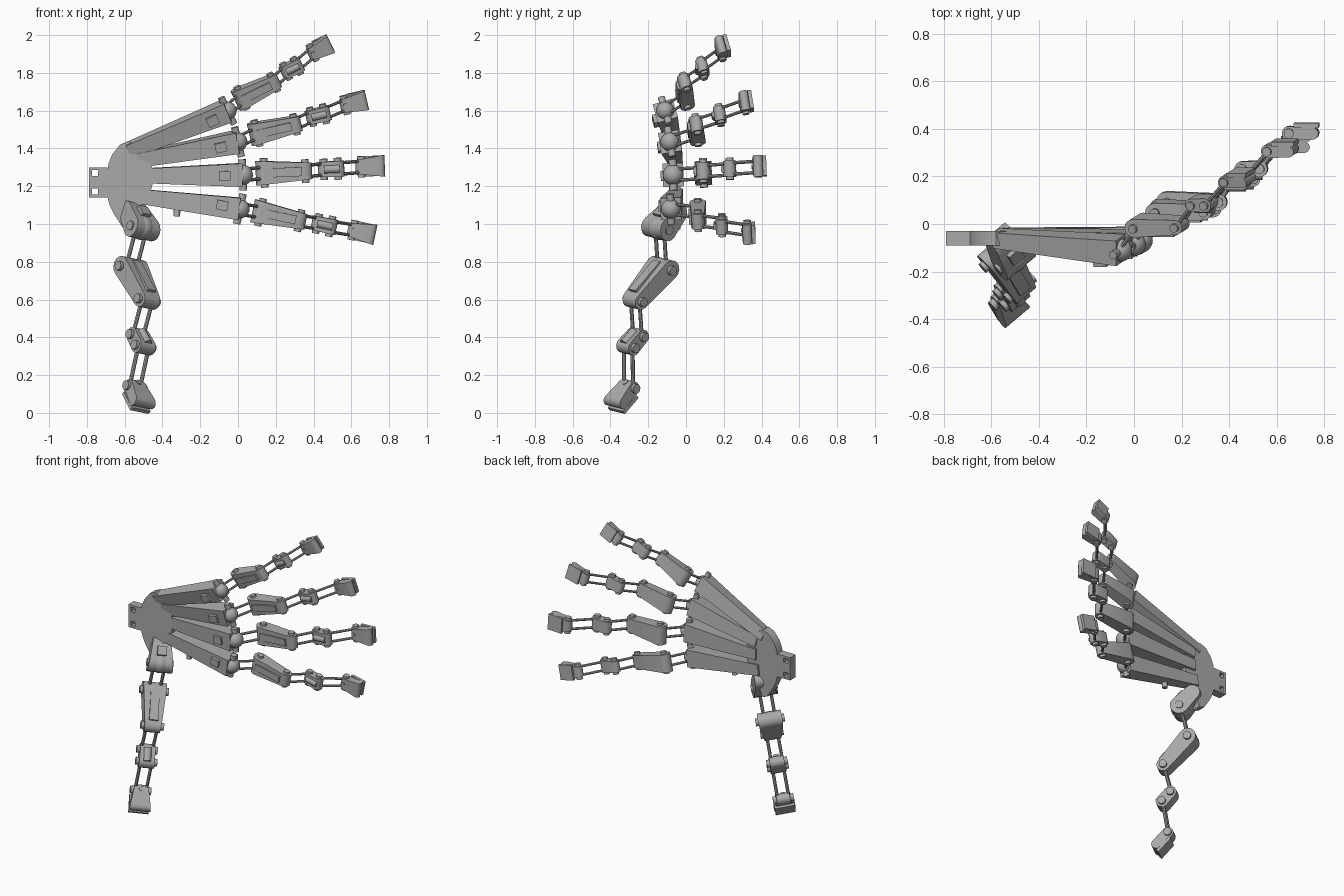
import bpy, bmesh, math
from mathutils import Vector, Matrix

cube = bpy.data.objects.get("Cube")
if cube:
    bpy.data.objects.remove(cube, do_unlink=True)

GREY = (0.4, 0.4, 0.4, 1)
metal = bpy.data.materials.new("grey metal")
metal.use_nodes = True
metal.diffuse_color = GREY
metal.node_tree.nodes["Principled BSDF"].inputs["Base Color"].default_value = GREY


def finish(bm, name, smooth=True):
    bmesh.ops.recalc_face_normals(bm, faces=bm.faces)
    mesh = bpy.data.meshes.new(name)
    bm.to_mesh(mesh)
    bm.free()
    mesh.materials.append(metal)
    ob = bpy.data.objects.new(name, mesh)
    bpy.context.collection.objects.link(ob)
    if smooth:
        bpy.ops.object.select_all(action='DESELECT')
        ob.select_set(True)
        bpy.context.view_layer.objects.active = ob
        bpy.ops.object.shade_smooth_by_angle(angle=math.radians(35))


def prism(name, frame, outline, half_width):
    """Outline in the length/thickness plane, given a width that may vary."""
    bm = bmesh.new()
    rings = [[bm.verts.new(frame @ Vector((u, side * half_width(u), n))) for u, n in outline]
             for side in (-1, 1)]
    for ring in rings:
        bm.faces.new(ring)
    for i in range(len(outline)):
        j = (i + 1) % len(outline)
        bm.faces.new((rings[0][i], rings[0][j], rings[1][j], rings[1][i]))
    finish(bm, name)


def link(name, frame, u0, u1, n, r0, r1, w0, w1):
    """Rounded bar between two hinges, tapering in width and thickness."""
    outline = []
    for u, r, start in ((u0, r0, 90), (u1, r1, -90)):
        for k in range(9):
            a = math.radians(start + k * 22.5)
            outline.append((u + r * math.cos(a), n + r * math.sin(a)))
    prism(name, frame, outline, lambda u: w0 + (w1 - w0) * (u - u0) / (u1 - u0))


def block(name, frame, u0, u1, w, n0, n1):
    prism(name, frame, [(u0, n0), (u1, n0), (u1, n1), (u0, n1)], lambda u: w)


def rod(name, frame, a, b, r, segments=14):
    a, b = frame @ Vector(a), frame @ Vector(b)
    bm = bmesh.new()
    turn = (b - a).to_track_quat('Z', 'Y').to_matrix().to_4x4()
    bmesh.ops.create_cone(bm, cap_ends=True, segments=segments, radius1=r, radius2=r,
                          depth=(b - a).length, matrix=Matrix.Translation((a + b) / 2) @ turn)
    finish(bm, name)


def ball(name, centre, r):
    bm = bmesh.new()
    bmesh.ops.create_uvsphere(bm, u_segments=24, v_segments=14, radius=r,
                              matrix=Matrix.Translation(centre))
    finish(bm, name)


def beam(name, a, b, side, size_a, size_b):
    """Straight bar with a rectangular section that grows along its length."""
    a, b = Vector(a), Vector(b)
    axis = (b - a).normalized()
    side = (side - axis * side.dot(axis)).normalized()
    thick = axis.cross(side)
    bm = bmesh.new()
    rings = [[bm.verts.new(p + side * w * i + thick * t * j)
              for i, j in ((-1, -1), (1, -1), (1, 1), (-1, 1))]
             for p, (w, t) in ((a, size_a), (b, size_b))]
    for ring in rings:
        bm.faces.new(ring)
    for i in range(4):
        j = (i + 1) % 4
        bm.faces.new((rings[0][i], rings[0][j], rings[1][j], rings[1][i]))
    finish(bm, name, False)


def make_frame(origin, u, n):
    u = Vector(u).normalized()
    n = Vector(n)
    n = (n - u * n.dot(u)).normalized()
    w = n.cross(u)
    m = Matrix((u, w, n)).transposed().to_4x4()
    m.translation = Vector(origin)
    return m


def digit(name, frame, su, sn, s):
    """Knuckle ball, three hinged links, their pins and connecting rods."""
    ball(name + "_knuckle_ball", frame.translation, 0.054 * s)
    pieces = (("lower_link", .115, .335, .16, .045, .036, .062, .046),
              ("middle_link", .435, .51, .30, .032, .034, .040, .042),
              ("tip_link", .635, .735, .45, .030, .026, .040, .054))
    last = (0, 0, .066)
    for part, u0, u1, n, r0, r1, w0, w1 in pieces:
        label = name + "_" + part
        u0, u1, n = u0 * su, u1 * su, n * sn
        r0, r1, w0, w1 = r0 * s, r1 * s, w0 * s, w1 * s
        link(label, frame, u0, u1, n, r0, r1, w0, w1)
        # hinge pins
        pins = [last, (u0, n, w0)]
        for u, h, w in pins:
            reach = w + .016 * s
            rod(label + "_pin", frame, (u, -reach, h), (u, reach, h), .021 * s)
        # twin connecting rods
        for w in (-.03 * s, .03 * s):
            rod(label + "_rod", frame, (last[0], w, last[1]), (u0, w, n), .009 * s, 8)
        last = (u1, n, w1)
        # palm side pads
        if part == "lower_link":
            block(label + "_pad", frame, u0, u1 - .02, .024 * s, n - r0 - .006, n)
        elif part == "middle_link":
            rod(label + "_pad", frame, (u0, 0, n - r0 * .8), (u1 + .01, 0, n - r0 * .8), .022 * s)
        else:
            rod(label + "_screw", frame, (u0, 0, n - r0 - .004), (u0, 0, n), .013 * s)
            # fingertip plate
            block(name + "_tip_plate", frame, u0 + .02, u1 + r1, .054 * s, n + r1 - .002, n + r1 + .018)


# Fingers: name, palm end of the beam, knuckle, pitch, tilt, scales
fingers = (("index_finger", (-.58, -.06, 1.39), (-.055, -.11, 1.60), 26, 15, .85, .68, .88),
           ("middle_finger", (-.53, -.055, 1.34), (.0, -.085, 1.435), 13, 9, .94, .89, .92),
           ("ring_finger", (-.53, -.05, 1.255), (.025, -.068, 1.26), 2.5, 2, .99, 1, 1),
           ("little_finger", (-.55, -.05, 1.15), (.01, -.08, 1.08), -12, 2, .96, .9, .95))
for name, root, knuckle, pitch, tilt, su, sn, s in fingers:
    p, t = math.radians(pitch), math.radians(tilt)
    u = Vector((math.cos(p), 0, math.sin(p)))
    up = Vector((-math.sin(p), 0, math.cos(p)))
    n = Vector((0, 1, 0)) * math.cos(t) + up * math.sin(t)
    frame = make_frame(knuckle, u, n)
    side = n.cross(u)
    beam(name + "_palm_beam", root, knuckle, side, (.037, .034), (.062 * s, .055))
    digit(name, frame, su, sn, s)
    block(name + "_knuckle_pad", frame, -.125, -.065, .025, -.066, 0)

# Thumb: the same linkage turned down and forward
thumb = make_frame((-.51, -.14, .98), (.36, -.6, -.71), (-.54, .47, -.69))
digit("thumb", thumb, 1.08, 1.15, 1.2)
link("thumb_base_block", thumb, -.12, 0, 0, .05, .06, .06, .075)
block("thumb_base_pad", thumb, -.09, -.03, .03, -.075, 0)

# Palm plate and wrist tab with two square holes
FLAT = Matrix(((1, 0, 0, 0), (0, 1, 0, -.06), (0, 0, 1, 0), (0, 0, 0, 1)))
palm = [(-.48, 1.39), (-.58, 1.44), (-.625, 1.42), (-.665, 1.37), (-.685, 1.32), (-.695, 1.26),
        (-.695, 1.16), (-.68, 1.10), (-.655, 1.05), (-.61, .98), (-.57, .97), (-.53, 1.08),
        (-.47, 1.15), (-.44, 1.25)]
prism("palm_plate", FLAT, palm, lambda u: .03)
for u0, u1 in ((-.79, -.772), (-.740, -.69)):
    block("wrist_tab_side", FLAT, u0, u1, .03, 1.14, 1.30)
for z0, z1 in ((1.14, 1.155), (1.187, 1.253), (1.285, 1.30)):
    block("wrist_tab_bar", FLAT, -.772, -.740, .03, z0, z1)
rod("little_finger_beam_stud", Matrix.Identity(4), (-.32, -.08, 1.10), (-.325, -.08, 1.04), .018)
